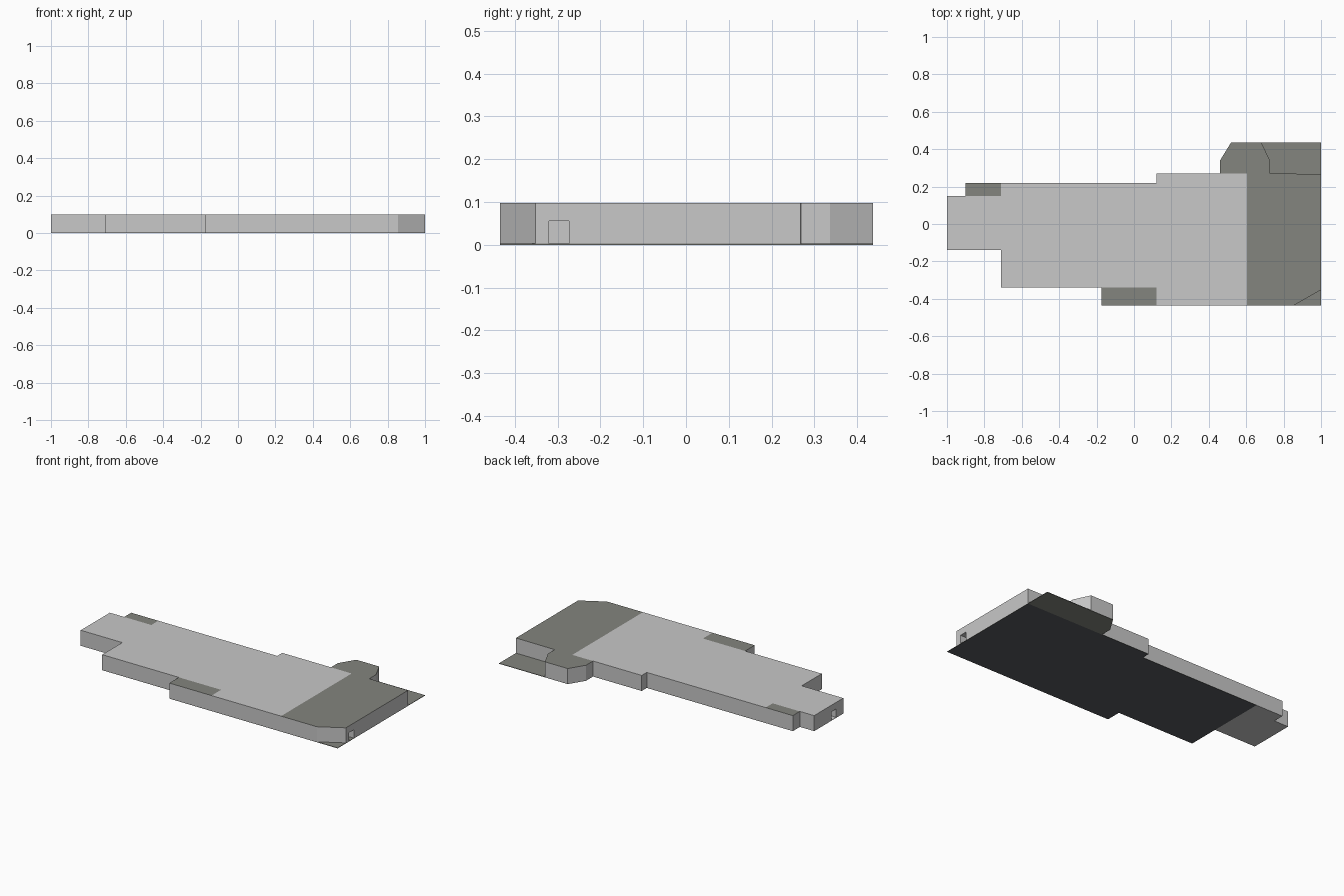
import bpy, bmesh

if "Cube" in bpy.data.objects:
    bpy.data.objects.remove(bpy.data.objects["Cube"])

FLOOR, TOP = 0.003, 0.098


def material(name, rgb):
    m = bpy.data.materials.new(name)
    m.diffuse_color = (*rgb, 1)
    m.use_nodes = True
    m.node_tree.nodes["Principled BSDF"].inputs["Base Color"].default_value = m.diffuse_color
    return m


light = material("light grey", (0.578, 0.578, 0.578))
dark = material("warm dark grey", (0.23, 0.235, 0.21))
slate = material("slate", (0.10, 0.105, 0.115))


def prism(name, outline, z0, z1, side, top, bottom):
    """Extrude a plan outline; colour sides, top and bottom by face direction."""
    bm = bmesh.new()
    base = bm.faces.new([bm.verts.new((x, y, z0)) for x, y in outline])
    ext = bmesh.ops.extrude_face_region(bm, geom=[base], use_keep_orig=True)
    for v in ext["geom"]:
        if isinstance(v, bmesh.types.BMVert):
            v.co.z = z1
    bmesh.ops.recalc_face_normals(bm, faces=bm.faces)
    for f in bm.faces:
        f.normal_update()
        f.material_index = 1 if f.normal.z > 0.5 else 2 if f.normal.z < -0.5 else 0
    me = bpy.data.meshes.new(name)
    bm.to_mesh(me)
    bm.free()
    for m in (side, top, bottom):
        me.materials.append(m)
    ob = bpy.data.objects.new(name, me)
    bpy.context.collection.objects.link(ob)
    return ob


def rect(x0, x1, y0, y1):
    return [(x0, y0), (x1, y0), (x1, y1), (x0, y1)]


def block(name, outline, roof):
    return prism(name, outline, FLOOR, TOP, light, roof, light)


def doorway(target, x0, x1, y0, y1):
    cut = prism(target.name + "_door_cutter", rect(x0, x1, y0, y1), -0.02, 0.056, light, light, light)
    for p in cut.data.polygons:
        p.material_index = 0
    cut.hide_render = True
    cut.hide_set(True)
    mod = target.modifiers.new("doorway", "BOOLEAN")
    mod.operation = "DIFFERENCE"
    mod.solver = "EXACT"
    mod.object = cut


# Main hall with the light stepped roof
hall = block("main_hall", [
    (-1, -0.14), (-0.71, -0.14), (-0.71, -0.34), (0.12, -0.34), (0.12, -0.435),
    (0.605, -0.435), (0.605, 0.27), (0.12, 0.27), (0.12, 0.22), (-0.71, 0.22),
    (-0.71, 0.15), (-1, 0.15)], light)

# Small annexes with dark roofs
block("back_annex", rect(-0.9, -0.71, 0.15, 0.22), dark)
block("front_annex", rect(-0.175, 0.12, -0.435, -0.34), dark)

# End wing with chamfered corner, and the faceted bay behind it
wing = block("end_wing", [
    (0.605, -0.435), (0.855, -0.435), (1, -0.352), (1, 0.268), (0.605, 0.27)], dark)
block("back_bay", [
    (0.46, 0.27), (0.728, 0.269), (0.728, 0.337), (0.68, 0.437), (0.52, 0.437),
    (0.46, 0.34)], dark)

# Doorways at both ends
doorway(wing, 0.8, 1.05, -0.32, -0.273)
doorway(hall, -1.05, -0.8, -0.07, -0.025)

# Floor plates, which show at the open corners and from below
prism("main_floor", [
    (-0.71, -0.34), (-0.175, -0.34), (-0.175, -0.435), (1, -0.435), (1, 0.27),
    (0.12, 0.27), (0.12, 0.22), (-0.71, 0.22)], 0, FLOOR, dark, dark, slate)
prism("bay_floor", [
    (0.46, 0.27), (1, 0.27), (1, 0.437), (0.52, 0.437), (0.46, 0.34)],
    0, FLOOR, dark, dark, dark)
prism("entrance_floor", [
    (-1, -0.14), (-0.71, -0.14), (-0.71, 0.22), (-0.9, 0.22), (-0.9, 0.15), (-1, 0.15)],
    0, FLOOR, light, light, light)
